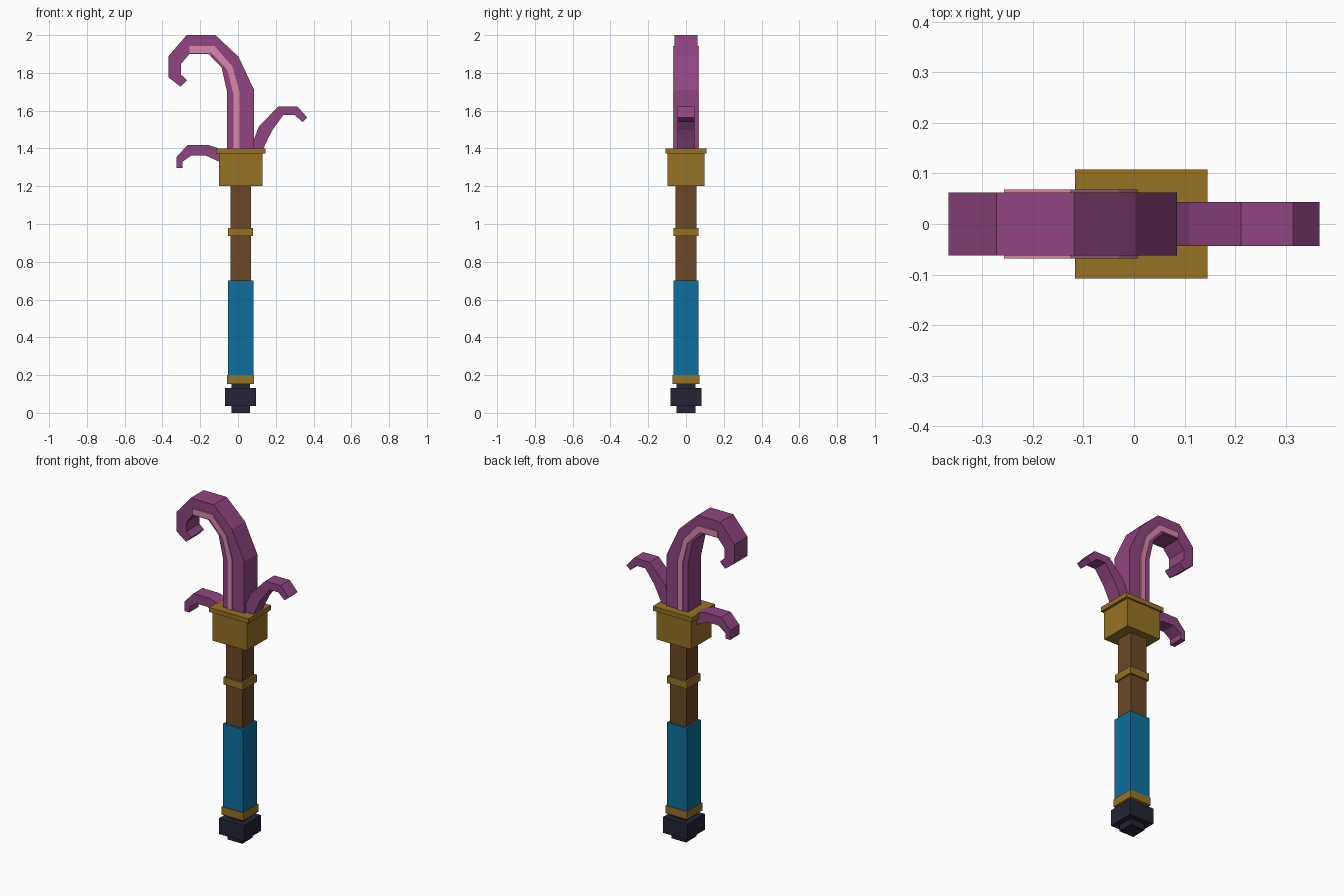
import bpy
import bmesh

cube = bpy.data.objects.get("Cube")
if cube:
    bpy.data.objects.remove(cube, do_unlink=True)


def material(name, rgb):
    # sRGB bytes to linear
    lin = [((c / 255 + 0.055) / 1.055) ** 2.4 for c in rgb]
    m = bpy.data.materials.new(name)
    m.use_nodes = True
    m.diffuse_color = (*lin, 1)
    m.node_tree.nodes["Principled BSDF"].inputs["Base Color"].default_value = (*lin, 1)
    return m


GOLD = material("gold", (150, 114, 36))
WOOD = material("brown wood", (108, 72, 37))
BLUE = material("blue grip", (13, 111, 157))
DARK = material("dark metal", (36, 36, 53))
PURPLE = material("purple", (144, 69, 128))
PINK = material("pink", (218, 134, 172))
AXIS_X = 0.014


def finish(name, bm, mat):
    bmesh.ops.recalc_face_normals(bm, faces=bm.faces)
    mesh = bpy.data.meshes.new(name)
    bm.to_mesh(mesh)
    bm.free()
    mesh.materials.append(mat)
    obj = bpy.data.objects.new(name, mesh)
    bpy.context.collection.objects.link(obj)
    return obj


def block(name, half_x, half_y, z0, z1, mat):
    bm = bmesh.new()
    bmesh.ops.create_cube(bm, size=1)
    for v in bm.verts:
        v.co.x = AXIS_X + v.co.x * 2 * half_x
        v.co.y *= 2 * half_y
        v.co.z = z0 + (v.co.z + 0.5) * (z1 - z0)
    return finish(name, bm, mat)


def ribbon(name, outer, inner, half_y, mat, y=0):
    """Square-section limb swept between two matching (x, z) outlines."""
    bm = bmesh.new()
    rings = []
    for (ax, az), (bx, bz) in zip(outer, inner):
        rings.append([bm.verts.new(p) for p in (
            (ax, y - half_y, az), (ax, y + half_y, az),
            (bx, y + half_y, bz), (bx, y - half_y, bz))])
    for r, s in zip(rings, rings[1:]):
        for i in range(4):
            j = (i + 1) % 4
            bm.faces.new((r[i], r[j], s[j], s[i]))
    bm.faces.new(rings[0])
    bm.faces.new(rings[-1])
    return finish(name, bm, mat)


# Pommel
block("pommel_tip", 0.049, 0.049, 0, 0.036, DARK)
block("pommel_block", 0.082, 0.082, 0.036, 0.132, DARK)
block("pommel_neck", 0.049, 0.049, 0.132, 0.153, DARK)

# Handle and rings
block("lower_ring", 0.072, 0.072, 0.153, 0.2, GOLD)
block("grip", 0.067, 0.067, 0.2, 0.7, BLUE)
block("shaft", 0.055, 0.055, 0.7, 1.2, WOOD)
block("middle_ring", 0.066, 0.066, 0.937, 0.98, GOLD)

# Collar
block("collar", 0.115, 0.098, 1.2, 1.372, GOLD)
block("collar_rim", 0.131, 0.108, 1.372, 1.4, GOLD)

# Large hooked tentacle
ribbon("main_tentacle",
       [(.085, 1.39), (.085, 1.71), (.003, 1.885), (-.119, 2), (-.272, 2),
        (-.367, 1.89), (-.367, 1.775), (-.304, 1.727)],
       [(-.058, 1.39), (-.058, 1.7), (-.087, 1.83), (-.156, 1.9), (-.257, 1.9),
        (-.301, 1.848), (-.301, 1.79), (-.27, 1.762)],
       0.062, PURPLE)

# Pale stripe along both flanks
for side, y in (("front", -0.064), ("back", 0.064)):
    ribbon(side + "_stripe",
           [(.008, 1.39), (.008, 1.7), (-.03, 1.835), (-.125, 1.942), (-.257, 1.942)],
           [(-.024, 1.39), (-.024, 1.685), (-.056, 1.815), (-.14, 1.905), (-.257, 1.905)],
           0.0045, PINK, y)

# Small side tentacles
ribbon("left_tentacle",
       [(.06, 1.385), (.085, 1.45), (.11, 1.515), (.212, 1.622), (.315, 1.622), (.367, 1.563)],
       [(.128, 1.385), (.158, 1.45), (.182, 1.497), (.24, 1.577), (.3, 1.577), (.341, 1.54)],
       0.044, PURPLE)
ribbon("right_tentacle",
       [(-.06, 1.385), (-.156, 1.418), (-.267, 1.418), (-.325, 1.355), (-.325, 1.297)],
       [(-.06, 1.312), (-.172, 1.363), (-.246, 1.363), (-.294, 1.33), (-.294, 1.297)],
       0.044, PURPLE)
